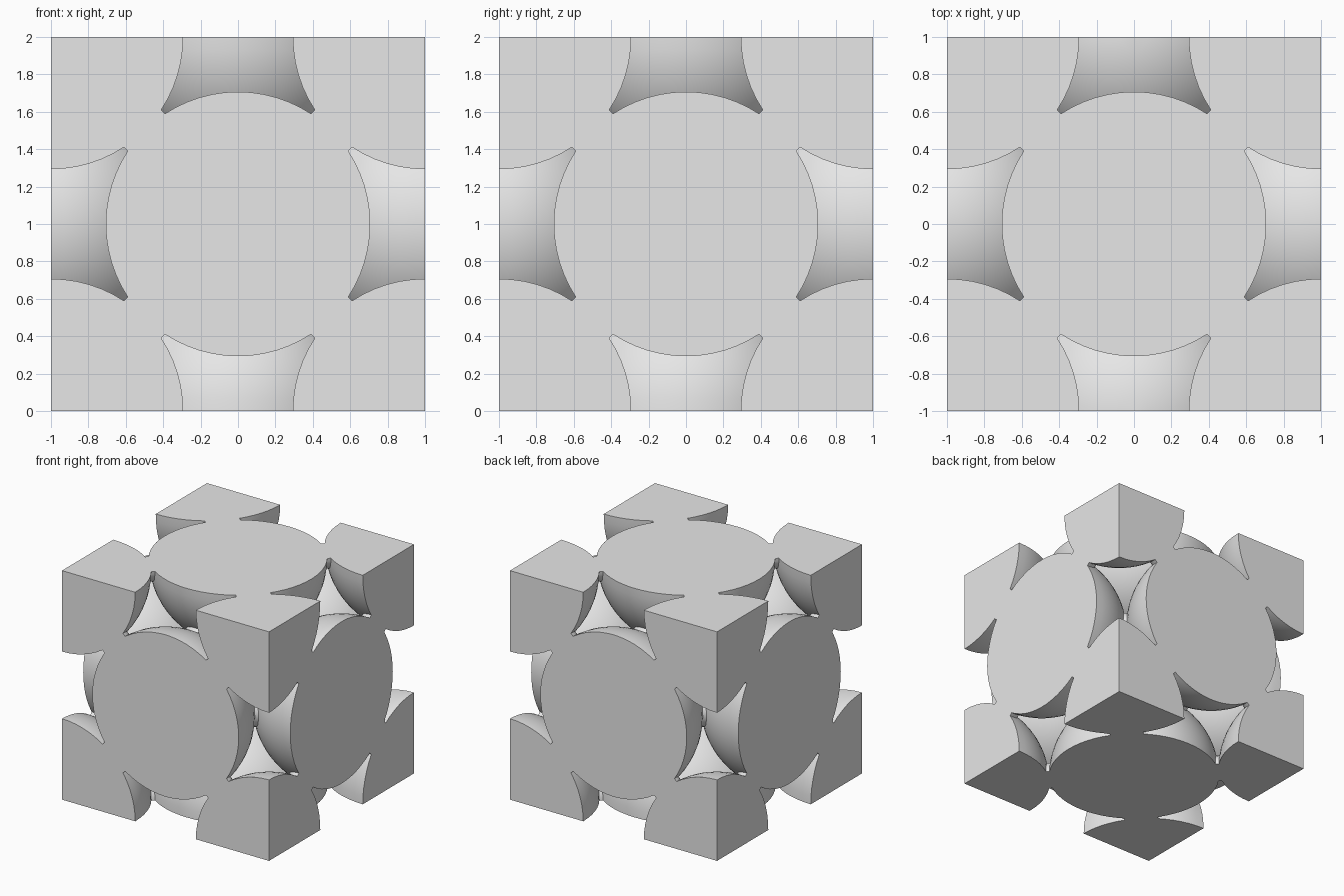
import bpy, bmesh, math
from itertools import combinations, product
from mathutils import Matrix, Vector

if "Cube" in bpy.data.objects:
    bpy.data.objects.remove(bpy.data.objects["Cube"], do_unlink=True)

RADIUS = math.sqrt(0.5)      # neighbouring spheres just touch
NECK_RADIUS = 0.14
NECK_LENGTH = 0.05
MIDDLE = Vector((0, 0, 1))   # centre of the cube

grey = bpy.data.materials.new("light_grey")
grey.use_nodes = True
grey.diffuse_color = (0.8, 0.8, 0.8, 1)
grey.node_tree.nodes["Principled BSDF"].inputs["Base Color"].default_value = (0.8, 0.8, 0.8, 1)


def clip_to_cube(bm):
    """Cut away everything outside the cube and cap each cut flat."""
    for axis, sign in product(range(3), (-1, 1)):
        normal = Vector((0, 0, 0))
        normal[axis] = sign
        bmesh.ops.bisect_plane(bm, geom=bm.verts[:] + bm.edges[:] + bm.faces[:], dist=1e-5,
                               plane_co=MIDDLE + normal, plane_no=normal, clear_outer=True)
        rim = [e for e in bm.edges if e.is_boundary]
        if rim:
            bmesh.ops.holes_fill(bm, edges=rim, sides=0)
    bmesh.ops.recalc_face_normals(bm, faces=bm.faces[:])


def finish(bm, name):
    clip_to_cube(bm)
    mesh = bpy.data.meshes.new(name)
    bm.to_mesh(mesh)
    bm.free()
    mesh.materials.append(grey)
    obj = bpy.data.objects.new(name, mesh)
    bpy.context.collection.objects.link(obj)
    obj.select_set(True)
    bpy.context.view_layer.objects.active = obj


def sphere(name, centre):
    bm = bmesh.new()
    bmesh.ops.create_uvsphere(bm, u_segments=64, v_segments=32, radius=RADIUS,
                              matrix=Matrix.Translation(centre))
    finish(bm, name)


def neck(name, a, b):
    bm = bmesh.new()
    turn = (b - a).to_track_quat('Z', 'Y').to_matrix().to_4x4()
    bmesh.ops.create_cone(bm, cap_ends=True, segments=32, radius1=NECK_RADIUS,
                          radius2=NECK_RADIUS, depth=NECK_LENGTH,
                          matrix=Matrix.Translation((a + b) / 2) @ turn)
    finish(bm, name)


bpy.ops.object.select_all(action='DESELECT')

# Sphere centres: the cube's corners and the middles of its faces
corners = [MIDDLE + Vector(c) for c in product((-1, 1), repeat=3)]
faces = [MIDDLE + s * Vector(row) for row in Matrix.Identity(3) for s in (-1, 1)]

# Eighth spheres in the corners, half spheres on the faces
for centre in corners:
    sphere("corner_sphere", centre)
for centre in faces:
    sphere("face_sphere", centre)

# Short necks joining every touching pair
for a, b in combinations(corners + faces, 2):
    if abs((a - b).length - 2 * RADIUS) < 0.01:
        neck("neck", a, b)

bpy.ops.object.shade_smooth_by_angle(angle=math.radians(30))
